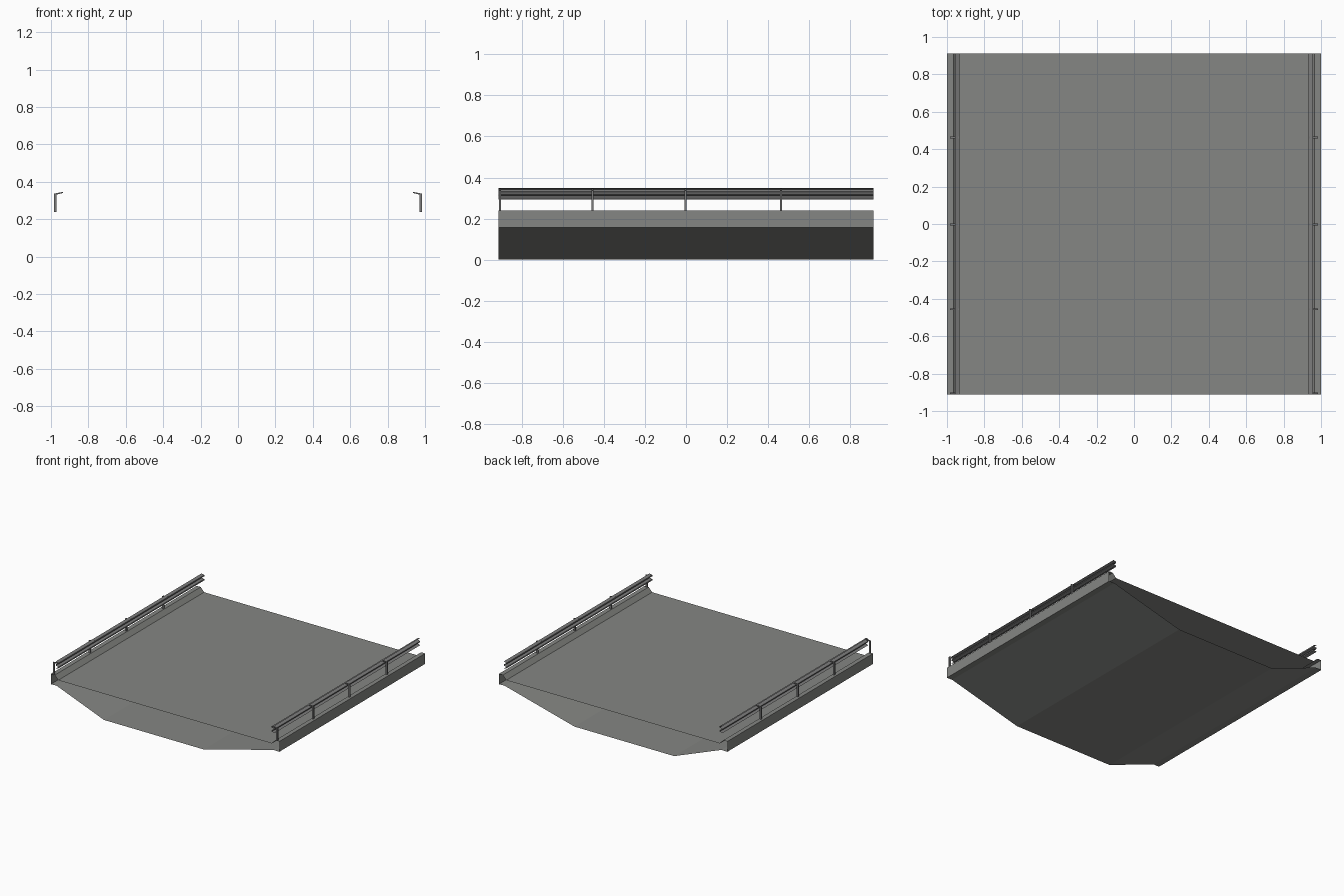
import bpy, bmesh

if "Cube" in bpy.data.objects:
    bpy.data.objects.remove(bpy.data.objects["Cube"])

HALF = 0.912  # half length along y


def material(name, rgb):
    m = bpy.data.materials.new(name)
    m.diffuse_color = (*rgb, 1.0)
    m.use_nodes = True
    m.node_tree.nodes["Principled BSDF"].inputs["Base Color"].default_value = m.diffuse_color
    return m


concrete = material("concrete grey", (0.235, 0.24, 0.228))
steel = material("steel grey", (0.20, 0.20, 0.20))


def sweep(name, profile, y0, y1, mat, closed=False, caps=False):
    """Extrude an (x, z) profile along y, open at the ends unless caps."""
    bm = bmesh.new()
    a = [bm.verts.new((x, y0, z)) for x, z in profile]
    b = [bm.verts.new((x, y1, z)) for x, z in profile]
    n = len(profile)
    for i in range(n if closed else n - 1):
        j = (i + 1) % n
        bm.faces.new((a[i], a[j], b[j], b[i]))
    if caps:
        bm.faces.new(a[::-1])
        bm.faces.new(b)
    bmesh.ops.recalc_face_normals(bm, faces=bm.faces[:])
    me = bpy.data.meshes.new(name)
    bm.to_mesh(me)
    bm.free()
    me.materials.append(mat)
    ob = bpy.data.objects.new(name, me)
    bpy.context.collection.objects.link(ob)
    return ob


# Bridge deck: hollow tube with curbs, side walls and offset keel, open ends
deck = [(-1, 0.24), (-0.965, 0.24), (-0.935, 0.207),
        (0.935, 0.207), (0.965, 0.24), (1, 0.24),
        (1, 0.158), (0.95, 0.16), (0.338, 0),
        (-0.535, 0), (-0.95, 0.16), (-1, 0.158)]
sweep("bridge_deck", deck, -HALF, HALF, concrete, closed=True)

# Guard rails: corrugated sheet on posts with short arms
rail = [(0.957, 0.350), (0.934, 0.343), (0.934, 0.333), (0.957, 0.326),
        (0.957, 0.318), (0.934, 0.311), (0.934, 0.301), (0.957, 0.294)]
post = [(0.970, 0.237), (0.984, 0.237), (0.984, 0.336), (0.936, 0.346),
        (0.936, 0.340), (0.970, 0.331)]

for side, s in (("left", -1), ("right", 1)):
    def flip(profile):
        return [(s * x, z) for x, z in profile]
    sweep(side + "_guard_rail", flip(rail), -HALF, HALF, steel)
    for i, y in enumerate((-0.905, -0.456, -0.003, 0.463)):
        sweep(f"{side}_rail_post_{i + 1}", flip(post), y - 0.005, y + 0.005,
              steel, closed=True, caps=True)
